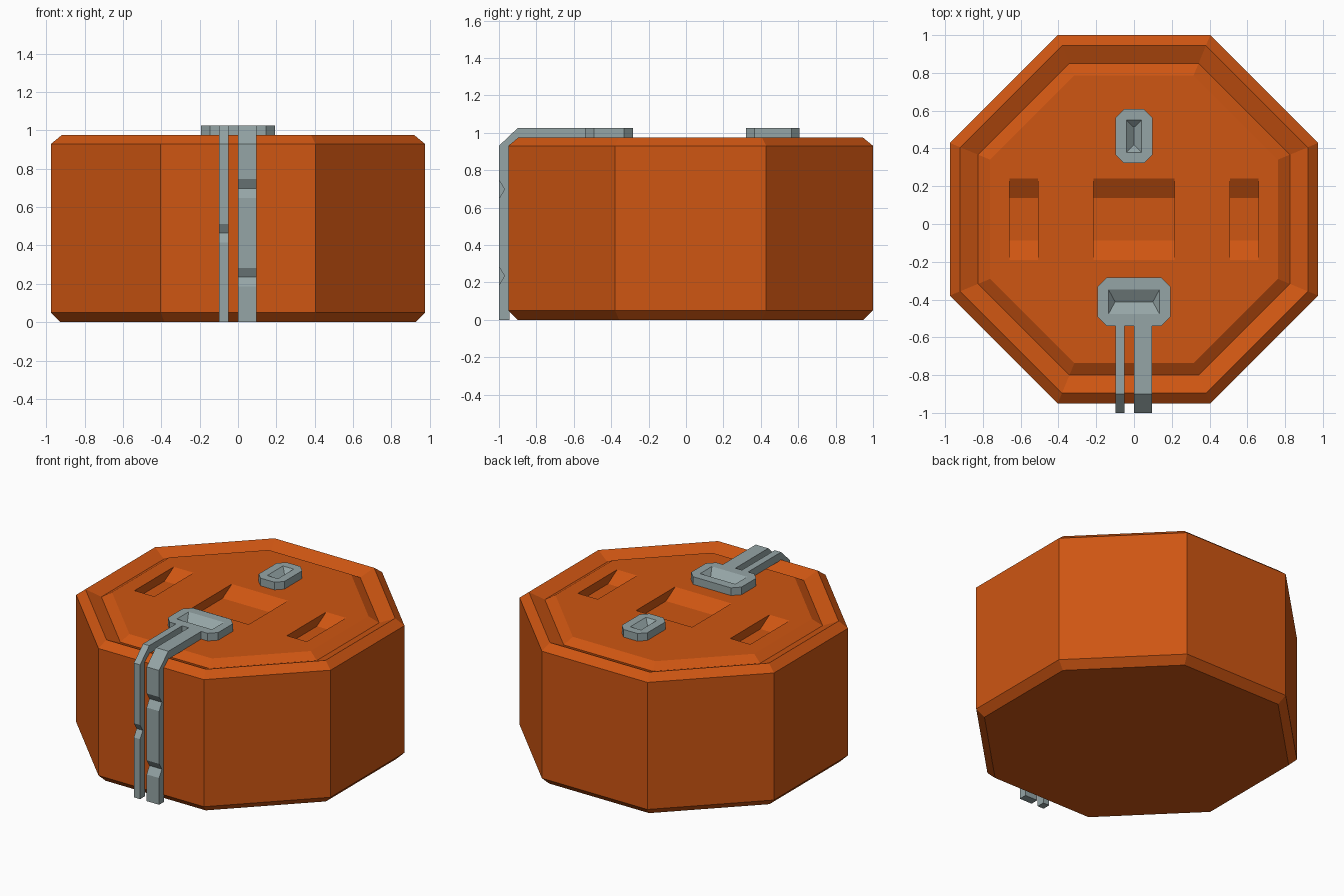
import bpy, bmesh, math

if "Cube" in bpy.data.objects:
    bpy.data.objects.remove(bpy.data.objects["Cube"])

CY = 0.025          # centre of the drum in y
TOP = 1.025         # top of the metal fittings


def material(name, rgb):
    m = bpy.data.materials.new(name)
    m.diffuse_color = (*rgb, 1)
    m.use_nodes = True
    m.node_tree.nodes["Principled BSDF"].inputs["Base Color"].default_value = m.diffuse_color
    return m


orange = material("orange paint", (0.62, 0.092, 0.006))
grey = material("grey metal", (0.30, 0.376, 0.381))


def finish(name, bm, mat):
    bmesh.ops.recalc_face_normals(bm, faces=bm.faces)
    me = bpy.data.meshes.new(name)
    bm.to_mesh(me)
    bm.free()
    me.materials.append(mat)
    ob = bpy.data.objects.new(name, me)
    bpy.context.scene.collection.objects.link(ob)
    return ob


def hull(name, points, mat):
    """Convex solid around the points, with flat faces merged."""
    bm = bmesh.new()
    for p in points:
        bm.verts.new(p)
    bmesh.ops.convex_hull(bm, input=bm.verts)
    bmesh.ops.dissolve_limit(bm, angle_limit=0.01, verts=bm.verts, edges=bm.edges)
    return finish(name, bm, mat)


def cut(target, cutter):
    cutter.hide_render = True
    mod = target.modifiers.new("cut", 'BOOLEAN')
    mod.operation = 'DIFFERENCE'
    mod.solver = 'EXACT'
    mod.object = cutter
    bpy.context.view_layer.objects.active = target
    bpy.ops.object.modifier_apply(modifier=mod.name)
    bpy.data.objects.remove(cutter)


# Drum: stacked octagons (half width, height), with a groove round the lid
rings = [(0.925, 0), (0.975, 0.05), (0.975, 0.93), (0.92, 0.975),
         (0.825, 0.933), (0.762, 0.972)]
bm = bmesh.new()
loops = []
for half, z in rings:
    r = half / math.cos(math.pi / 8)
    loops.append([bm.verts.new((r * math.cos(a), CY + r * math.sin(a), z))
                  for a in (math.pi / 8 + i * math.pi / 4 for i in range(8))])
for lo, hi in zip(loops, loops[1:]):
    for i in range(8):
        j = (i + 1) % 8
        bm.faces.new((lo[i], lo[j], hi[j], hi[i]))
bm.faces.new(loops[0][::-1])
bm.faces.new(loops[-1])
drum = finish("drum_body", bm, orange)

# Three sloped slots in the lid
for x0, x1 in ((-0.66, -0.508), (-0.215, 0.215), (0.508, 0.66)):
    profile = [(0.215, 1.1), (0.215, 0.972), (0.113, 0.912)]
    pts = [(x, CY + s * y, z) for x in (x0, x1) for s in (-1, 1) for y, z in profile]
    cut(drum, hull("slot_cutter", pts, orange))


def clip(name, cy, hx, hy, chamfer, px, py, ridge):
    """Plate with clipped corners and a hipped pocket; ridge = half length in x, y."""
    corners = [(hx - chamfer, hy), (hx, hy - chamfer)]
    plate = hull(name, [(sx * x, cy + sy * y, z) for x, y in corners
                        for sx in (-1, 1) for sy in (-1, 1) for z in (0.95, TOP)], grey)
    pts = [(sx * px, cy + sy * py, z) for sx in (-1, 1) for sy in (-1, 1)
           for z in (TOP, 1.1)]
    pts += [(s * ridge[0], cy + s * ridge[1], 0.985) for s in (-1, 1)]
    cut(plate, hull("pocket_cutter", pts, grey))


clip("front_clip", -0.412, 0.193, 0.128, 0.048, 0.135, 0.065, (0.1, 0))
clip("back_clip", 0.465, 0.098, 0.143, 0.045, 0.041, 0.086, (0, 0.046))


def strap(name, x0, x1, notches):
    """Bent strip over the rim and down the front, with V notches at given heights."""
    profile = [(-0.5, 0.97), (-0.5, TOP), (-0.9, TOP), (-1, 0.93)]
    for z in notches:
        profile += [(-1, z + 0.048), (-0.97, z), (-1, z - 0.05)]
    profile += [(-1, 0), (-0.945, 0), (-0.945, 0.93), (-0.89, 0.97)]
    bm = bmesh.new()
    face = bm.faces.new([bm.verts.new((x0, y, z)) for y, z in profile])
    out = bmesh.ops.extrude_face_region(bm, geom=[face])
    moved = [g for g in out["geom"] if isinstance(g, bmesh.types.BMVert)]
    bmesh.ops.translate(bm, verts=moved, vec=(x1 - x0, 0, 0))
    # extrusion keeps the first face as the other end cap
    finish(name, bm, grey)


strap("wide_strap", 0.0, 0.096, (0.698, 0.235))
strap("narrow_strap", -0.098, -0.05, (0.465,))
